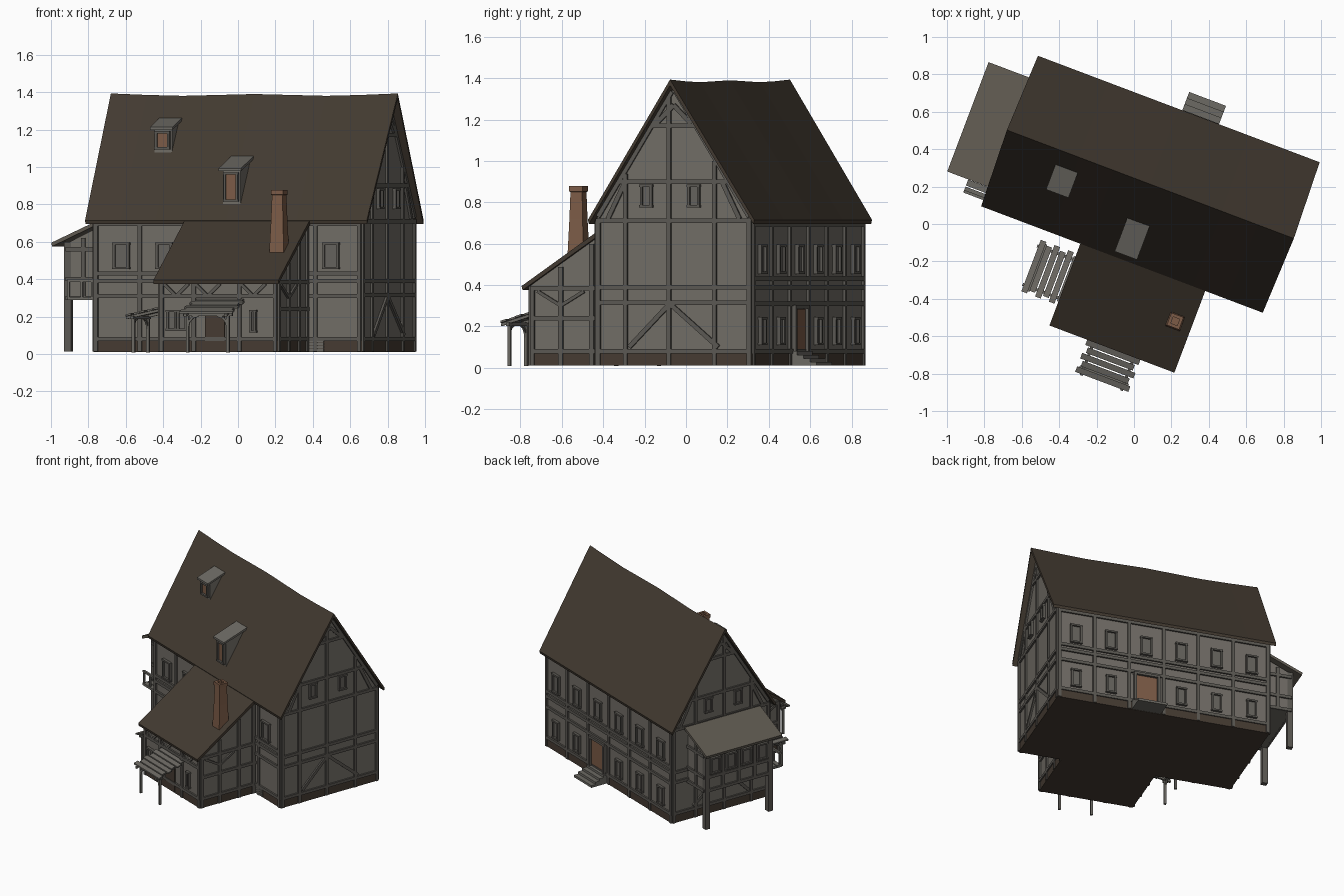
import bpy, math
from mathutils import Matrix, Vector as V

if "Cube" in bpy.data.objects:
    bpy.data.objects.remove(bpy.data.objects["Cube"])

# The house is turned in plan: build in local axes (u along ridge, v depth), then place
PLACE = Matrix.Translation((0.0875, 0.2125, 0)) @ Matrix.Rotation(math.radians(-20.7), 4, 'Z')

def mat(name, r, g, b):
    m = bpy.data.materials.new(name)
    m.diffuse_color = (r, g, b, 1)
    m.use_nodes = True
    m.node_tree.nodes["Principled BSDF"].inputs["Base Color"].default_value = m.diffuse_color
    return m

PLASTER = mat("grey plaster", .165, .152, .132)
TIMBER = mat("grey timber", .105, .098, .086)
ROOF = mat("dark brown roof", .055, .042, .030)
BASE = mat("brown foundation", .060, .044, .032)
WOOD = mat("weathered planks", .150, .142, .125)
BRICK = mat("brick", .20, .105, .062)
PANE = mat("window pane", .13, .122, .108)
BAYROOF = mat("bay shingles", .115, .102, .082)

BOX = [(0, 1, 3, 2), (4, 6, 7, 5), (0, 4, 5, 1), (2, 3, 7, 6), (0, 2, 6, 4), (1, 5, 7, 3)]

class Part:
    """Collects solids into one named object."""
    def __init__(self, name, material):
        self.name, self.m, self.v, self.f = name, material, [], []

    def add(self, verts, faces):
        o = len(self.v)
        self.v += [V(p) for p in verts]
        self.f += [[i + o for i in f] for f in faces]

    def box(self, lo, hi):
        self.add([(x, y, z) for x in (lo[0], hi[0]) for y in (lo[1], hi[1]) for z in (lo[2], hi[2])], BOX)

    def beam(self, p, q, w, t, n):
        p, q, n = V(p), V(q), V(n)
        s = (q - p).normalized().cross(n) * w / 2
        self.add([e + a * s + b * n * t for e in (p, q) for a in (-1, 1) for b in (-.3, 1)], BOX)

    def prism(self, prof, a, b, axis):
        pt = (lambda c, p: (c, p[0], p[1])) if axis == 'u' else (lambda c, p: (p[0], c, p[1]))
        n = len(prof)
        self.add([pt(c, p) for c in (a, b) for p in prof],
                 [list(range(n)), list(range(n, 2 * n))] +
                 [(i, (i + 1) % n, n + (i + 1) % n, n + i) for i in range(n)])

    def build(self):
        me = bpy.data.meshes.new(self.name)
        me.from_pydata(self.v, [], self.f)
        me.materials.append(self.m)
        me.transform(PLACE)
        ob = bpy.data.objects.new(self.name, me)
        bpy.context.collection.objects.link(ob)
        bpy.context.view_layer.objects.active = ob
        bpy.ops.object.mode_set(mode='EDIT')
        bpy.ops.mesh.select_all(action='SELECT')
        bpy.ops.mesh.normals_make_consistent(inside=False)
        bpy.ops.object.mode_set(mode='OBJECT')

# Wall planes: (point function, outward normal)
def wall_v(v, n): return (lambda a, z: (a, v, z)), (0, n, 0)
def wall_u(u, n): return (lambda a, z: (u, a, z)), (n, 0, 0)
FRONT, BACK = wall_v(-.4, -1), wall_v(.4, 1)
RIGHT, LEFT = wall_u(.763, 1), wall_u(-.763, -1)
AFRONT, ARIGHT, ALEFT = wall_v(-.857, -1), wall_u(.455, 1), wall_u(-.215, -1)
BAY = wall_u(-.97, -1)

frame = Part("timber_frame", TIMBER)
wframe = Part("window_frames", TIMBER)
panes = Part("window_panes", PANE)

def bar(wall, a0, z0, a1, z1, w=.022, t=.012, part=frame):
    P, n = wall
    part.beam(P(a0, z0), P(a1, z1), w, t, n)

def window(wall, a, z0, z1, w=.065, pane=panes):
    h = w / 2
    bar(wall, a, z0, a, z1, w, .006, pane)
    for s in (-h, h):
        bar(wall, a + s, z0, a + s, z1, .012, .018, wframe)
    for z in (z0, z1):
        bar(wall, a - h - .008, z, a + h + .008, z, .012, .02, wframe)

# Main body and foundation
body = Part("main_walls", PLASTER)
body.prism([(-.4, .012), (.4, .012), (.4, .722), (0, 1.355), (-.4, .722)], -.763, .763, 'u')
body.build()
annex = Part("annex_walls", PLASTER)
annex.prism([(-.857, .012), (-.857, .398), (-.4, .71), (-.4, .012)], -.215, .455, 'u')
annex.build()
found = Part("foundation", BASE)
found.box((-.767, -.404, .01), (.767, .404, .07))
found.box((-.219, -.861, .01), (.459, -.39, .07))
found.build()

# Main roof with a slightly wavy ridge
roof = Part("main_roof", ROOF)
N = 8
for i in range(N + 1):
    t = i / N * 2 - 1
    dz = .008 * math.cos(t * 2 * math.pi) * (1 if abs(t) > .5 else .6) - .003
    for v, z, l in ((-.43, .715, .805), (0, 1.388 + dz, .82), (.43, .715, .805),
                    (.425, .695, .805), (0, 1.36 + dz, .82), (-.425, .695, .805)):
        roof.v.append(V((t * l, v, z)))
for i in range(N):
    roof.f += [[i*6 + k, i*6 + (k+1) % 6, i*6 + 6 + (k+1) % 6, i*6 + 6 + k] for k in range(6)]
for o in (0, N * 6):
    roof.f += [[o, o+1, o+4, o+5], [o+1, o+2, o+3, o+4]]
roof.build()
aroof = Part("annex_roof", ROOF)
aroof.prism([(-.897, .395), (-.39, .737), (-.39, .712), (-.892, .375)], -.238, .476, 'u')
aroof.build()

# Long walls: posts, rails, windows
bays = [-.636 + .2543 * i for i in range(6)]
for wall in (FRONT, BACK):
    for i in range(7):
        a = -.752 + i * .2507
        if wall is BACK or a < -.23 or a > .46:
            bar(wall, a, .012, a, .71)
    for z in (.08, .31, .39, .43, .695):
        bar(wall, -.763, z, .763, z)
for i, a in enumerate(bays):
    window(BACK, a, .46, .59, .07)
    if i != 3:
        window(BACK, a, .115, .24, .06)
for a in (-.606, -.36, .592):
    window(FRONT, a, .46, .59, .08)

# Gable walls
for wall in (RIGHT, LEFT):
    for a in (-.39, -.25, .21, .39):
        bar(wall, a, .012, a, .72 + (.39 - abs(a)) * 1.55)
    bar(wall, -.025, .012, -.025, 1.32)
    for z in (.08, .315, .39, .71, .9, 1.17):
        h = .4 if z < .72 else (1.355 - z) / 1.58
        bar(wall, -h, z, h, z)
    for s in (-1, 1):
        bar(wall, -.02, .31, s * .23, .1)
        bar(wall, s * .39, .73, s * .01, 1.335)
        bar(wall, s * .34, .72, s * .25, .9)
        bar(wall, s * .09, 1.18, 0, 1.27)
    for a in (-.14, .105):
        window(wall, a, .78, .88, .05)

# Annex frame, windows and door
for a in (-.205, -.02, .24, .445):
    bar(AFRONT, a, .012, a, .39)
for z in (.08, .31, .385):
    bar(AFRONT, -.215, z, .455, z)
for a in (-.19, -.01, .25):
    bar(AFRONT, a, .375, a + .07, .31, .016)
    bar(AFRONT, a + .14, .375, a + .07, .31, .016)
for wall in (ARIGHT, ALEFT):
    for a in (-.847, -.7, -.54, -.42):
        bar(wall, a, .012, a, .38 + (a + .857) * .69)
    for z in (.08, .24, .385):
        bar(wall, -.857, z, -.4, z)
    for s in (-1, 1):
        bar(wall, -.7, .3, -.7 + s * .12, .37, .016)
for a in (-.145, -.085):
    window(AFRONT, a, .13, .23, .045)
window(AFRONT, .32, .12, .23, .025)
doors = Part("annex_door", BASE)
bar(AFRONT, .1, .015, .1, .21, .11, .008, doors)
bar(ALEFT, -.63, .015, -.63, .2, .11, .008, doors)
doors.build()

# Back door with stone steps, cellar hatch on the front
door = Part("back_door", BRICK)
bar(BACK, .125, .075, .125, .285, .16, .009, door)
door.build()
for a in (.04, .21):
    bar(BACK, a, .02, a, .295, .018, .025)
bar(BACK, .03, .295, .22, .295, .018, .025)
steps = Part("steps", WOOD)
for i in range(4):
    steps.box((.02, .39, .012 + i * .017), (.23, .535 - i * .034, .029 + i * .017))
steps.build()
hatch = Part("cellar_hatch", WOOD)
for i in range(4):
    bar(FRONT, .445, .02 + i * .016, .55, .02 + i * .016, .013, .009, hatch)
hatch.build()

# Raised side bay on posts, with small balcony
bay = Part("side_bay_walls", PLASTER)
bay.prism([(-.97, .29), (-.97, .59), (-.76, .69), (-.76, .29)], -.28, .27, 'v')
bay.build()
broof = Part("side_bay_roof", BAYROOF)
broof.prism([(-1.04, .595), (-.76, .72), (-.76, .70), (-1.035, .575)], -.32, .305, 'v')
broof.build()
for v in (-.265, .255):
    frame.box((-.982, v - .018, .012), (-.942, v + .018, .6))
for wall in (BAY,):
    for z in (.3, .4, .56):
        bar(wall, -.28, z, .27, z)
    for i in range(5):
        bar(wall, -.265 + i * .13, .29, -.265 + i * .13, .58)
    for i in range(4):
        window(wall, -.2 + i * .13, .425, .535, .07)
for v, n in ((-.28, -1), (.27, 1)):
    w = wall_v(v, n)
    for z in (.3, .4, .56):
        bar(w, -.97, z, -.763, z)
    bar(w, -.87, .29, -.87, .62)
balcony = Part("balcony", WOOD)
for i in range(3):
    balcony.box((-.92, -.395 + i * .04, .288), (-.763, -.361 + i * .04, .306))
balcony.box((-.92, -.395, .385), (-.763, -.38, .4))
for u in (-.915, -.84, -.78):
    balcony.box((u - .006, -.393, .3), (u + .006, -.381, .39))
balcony.build()

# Plank awnings: place(along, out, z) maps awning coordinates to the house
def awning(name, place, half, depth, z_in, z_out):
    p = Part(name, WOOD)
    for i in range(6):
        e = half + (.012 if i % 2 else -.006)
        d0, d1 = depth * i / 6, depth * (i + .82) / 6
        za, zb = [z_in + (z_out - z_in) * d / depth for d in (d0, d1)]
        p.add([place(a, d, z + h) for a in (-e, e) for d, z in ((d0, za), (d1, zb)) for h in (0, .01)], BOX)
    for s in (-1, 1):
        a, d = s * (half - .025), depth - .04
        # post, rafter and curved brace
        p.add([place(a + i, d + j, z) for i in (-.008, .008) for j in (-.008, .008)
               for z in (.008, z_out + .005)], BOX)
        p.add([place(a + i, j, z + h) for i in (-.008, .008) for j, z in ((0, z_in - .014), (depth, z_out - .014))
               for h in (0, .014)], BOX)
        n = V(place(0, 1, 0)) - V(place(0, 0, 0))
        arc = [(a - s * .06 * (1 - math.cos(k * math.pi / 6)),
                z_out - .075 + .065 * math.sin(k * math.pi / 6)) for k in range(4)]
        for (a0, z0), (a1, z1) in zip(arc, arc[1:]):
            p.beam(place(a0, d, z0), place(a1, d, z1), .012, .008, n)
    p.add([place(i, depth - .04 + j, z_out - .012 + h) for i in (-half, half) for j in (-.008, .008)
           for h in (0, .016)], BOX)
    p.build()

awning("front_awning", lambda a, d, z: (.13 + a, -.857 - d, z), .14, .23, .285, .215)
awning("side_awning", lambda a, d, z: (-.215 - d, -.632 + a, z), .135, .235, .25, .2)

# Dormers with shed roofs
dorm = Part("dormer_walls", PLASTER)
droof = Part("dormer_roofs", WOOD)
dpane = Part("dormer_panes", BRICK)
for u, vf, vb, zb, zt, zr in ((-.448, -.195, -.085, 1.07, 1.21, 1.262), (.012, -.375, -.215, .79, .99, 1.058)):
    dorm.prism([(vf, zb), (vf, zt), (vb, zr - .01), (vb, zr - .06)], u - .05, u + .05, 'u')
    droof.prism([(vf - .028, zt + .003), (vb + .005, zr), (vb + .005, zr - .016), (vf - .028, zt - .012)],
                u - .064, u + .064, 'u')
    window(wall_v(vf, -1), u, zb + .03, zt - .025, .07, dpane)
for p in (dorm, droof, dpane):
    p.build()

# Tapered chimney with a recessed flue
chim = Part("chimney", BRICK)
rings = [(.043, .5), (.034, .72), (.030, .85), (.035, .852), (.035, .878), (.018, .878), (.018, .85)]
cv = [(.383 + x * r, -.638 + y * r, z) for r, z in rings for x, y in ((-1, -1), (1, -1), (1, 1), (-1, 1))]
cf = [(4*k + i, 4*k + (i+1) % 4, 4*k + 4 + (i+1) % 4, 4*k + 4 + i)
      for k in range(len(rings) - 1) for i in range(4)]
chim.add(cv, cf + [(0, 1, 2, 3), (24, 25, 26, 27)])
chim.build()

for p in (frame, wframe, panes):
    p.build()
